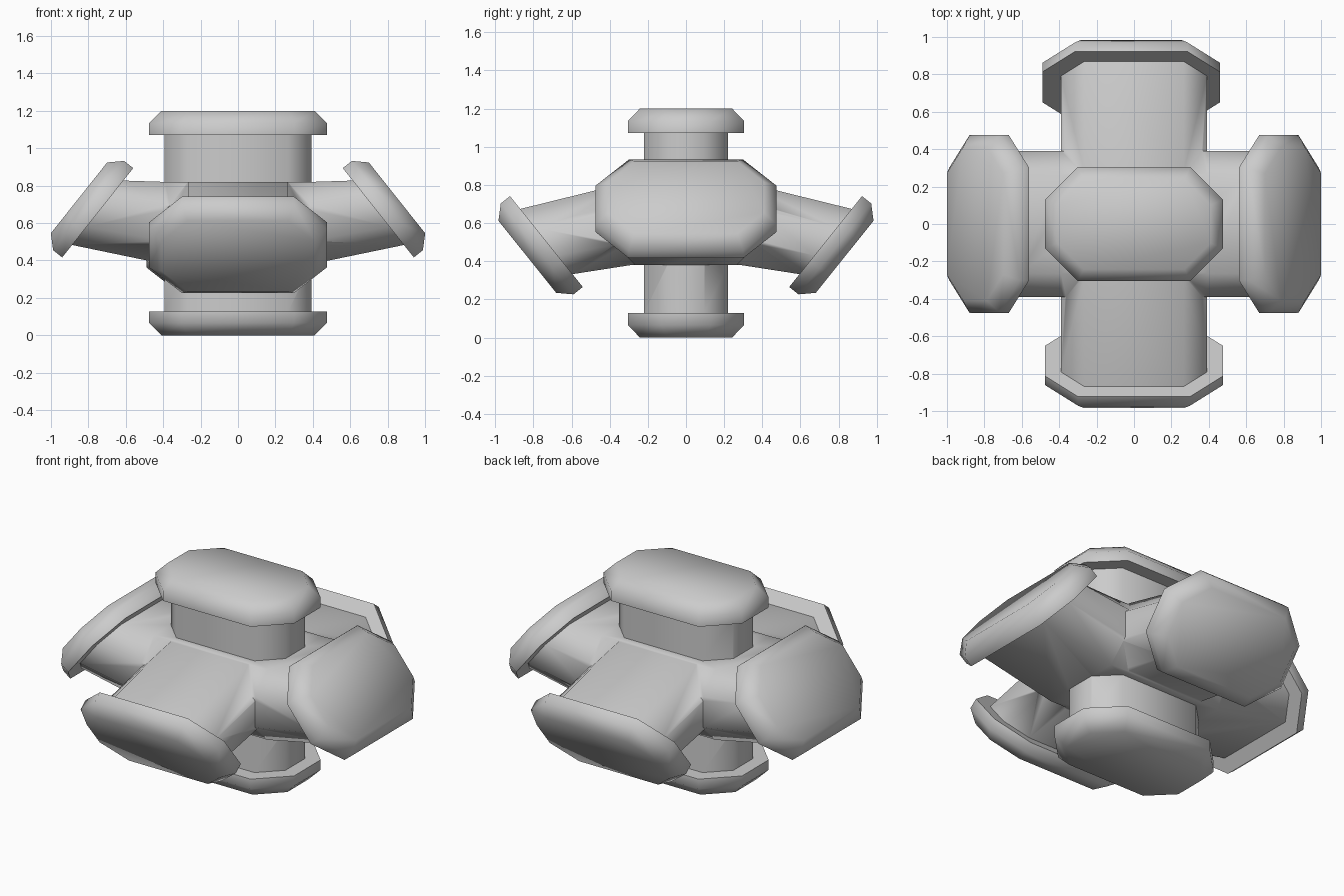
import bpy, bmesh
from math import sin, cos, radians
from mathutils import Vector

if "Cube" in bpy.data.objects:
    bpy.data.objects.remove(bpy.data.objects["Cube"])


def octagon(a, b, c):
    # rectangle outline (half sizes a, b) with corners cut by c
    return [(a, b - c), (a - c, b), (c - a, b), (-a, b - c),
            (-a, c - b), (c - a, -b), (a - c, -b), (a, c - b)]


def duct(name, end, angle, bend, half, place, shift=0.0):
    """Closed loft through the core with a flanged pad at both ends.
    Local axes: p along the duct, u wide, q narrow; 'place' maps to world."""
    t = radians(angle)
    n, v = Vector((cos(t), sin(t))), Vector((-sin(t), cos(t)))
    end = Vector(end)
    flat = Vector((0, 1))
    a, b = half
    # one half, from the core outwards: centre, narrow direction, outline, u shift
    rings = [(Vector((bend, 0)), flat, octagon(a, b, 0.125), 0),
             (end, v, octagon(a, b, 0.125), 0),
             (end, v, octagon(0.475, 0.305, 0.175), 1),
             (end + n * 0.062, v, octagon(0.475, 0.305, 0.175), 1),
             (end + n * 0.128, v, octagon(0.41, 0.242, 0.14), 1)]
    bm = bmesh.new()
    loops = []
    for s, seq in ((-1, rings[::-1]), (1, rings)):
        for c, d, outline, k in seq:
            du = shift * k if s > 0 else 0
            loops.append([bm.verts.new(place(s * (c.x + d.x * q), u + du, c.y + d.y * q))
                          for u, q in outline])
    for r0, r1 in zip(loops, loops[1:]):
        for i in range(8):
            j = (i + 1) % 8
            bm.faces.new((r0[i], r0[j], r1[j], r1[i]))
    bm.faces.new(loops[0])
    bm.faces.new(loops[-1])
    bmesh.ops.recalc_face_normals(bm, faces=bm.faces)
    me = bpy.data.meshes.new(name)
    bm.to_mesh(me)
    bm.free()
    ob = bpy.data.objects.new(name, me)
    bpy.context.collection.objects.link(ob)
    return ob


# Upright duct with top and bottom pads
junction = duct("six_way_junction", (0.472, 0), 0, 0.2, (0.393, 0.221),
                lambda p, u, q: (u, q, 0.6 + p))
# Left-right duct, pads facing outwards and up
side = duct("side_duct", (0.75, 0.055), 38.5, 0.39, (0.39, 0.22),
            lambda p, u, q: (p, u, 0.6 + q))
# Front-back duct, pads facing outwards and down
front = duct("front_duct", (0.732, -0.097), -38.7, 0.28, (0.391, 0.219),
             lambda p, u, q: (u, p, 0.6 + q), shift=-0.015)

# Merge the three ducts into one skin
bpy.context.view_layer.objects.active = junction
for ob in (side, front):
    m = junction.modifiers.new("union", 'BOOLEAN')
    m.operation = 'UNION'
    m.solver = 'EXACT'
    m.object = ob
    bpy.ops.object.modifier_apply(modifier=m.name)
    bpy.data.objects.remove(ob)

bpy.ops.object.select_all(action='DESELECT')
junction.select_set(True)
bpy.ops.object.shade_smooth_by_angle(angle=radians(60))
